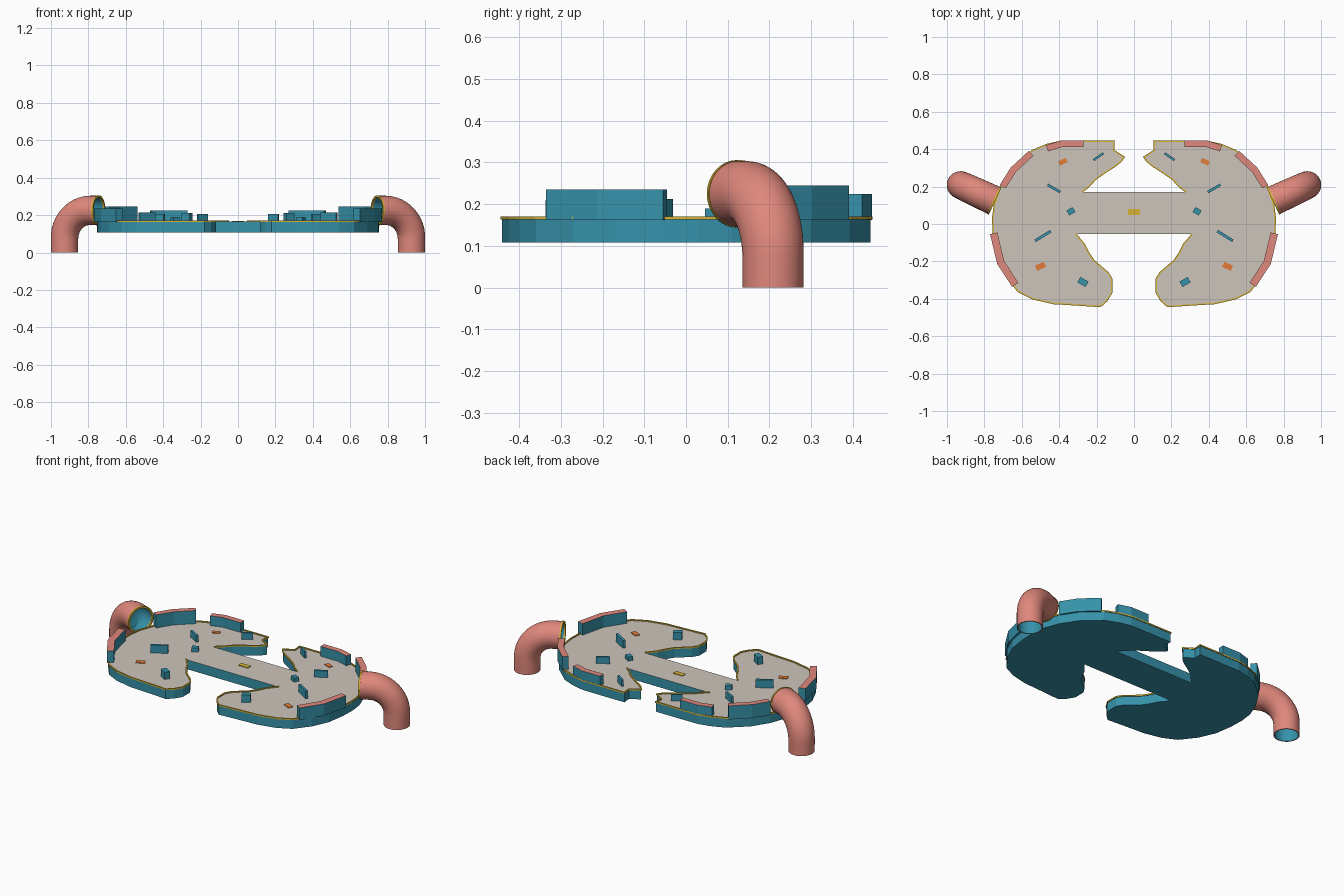
import bpy, bmesh, math
from mathutils import Vector

if "Cube" in bpy.data.objects:
    bpy.data.objects.remove(bpy.data.objects["Cube"])


def mat(name, r, g, b):
    m = bpy.data.materials.new(name)
    lin = [((c / 255 + 0.055) / 1.055) ** 2.4 for c in (r, g, b)]
    m.diffuse_color = (*lin, 1)
    m.use_nodes = True
    m.node_tree.nodes["Principled BSDF"].inputs["Base Color"].default_value = m.diffuse_color
    return m


TEAL = mat("teal", 54, 146, 170)
CREAM = mat("cream", 205, 197, 187)
SALMON = mat("salmon", 224, 136, 124)
GOLD = mat("gold", 216, 180, 55)
ORANGE = mat("orange", 226, 125, 55)


def finish(bm, name, mats, rule=None):
    bmesh.ops.recalc_face_normals(bm, faces=bm.faces)
    bm.normal_update()
    if rule:
        for f in bm.faces:
            f.material_index = rule(f)
    me = bpy.data.meshes.new(name)
    bm.to_mesh(me)
    bm.free()
    for m in mats:
        me.materials.append(m)
    ob = bpy.data.objects.new(name, me)
    bpy.context.collection.objects.link(ob)
    return ob


def prism(name, pts, z0, z1, side, top):
    """Extrude a plan outline; the upward face takes the top colour."""
    bm = bmesh.new()
    lo = [bm.verts.new((x, y, z0)) for x, y in pts]
    hi = [bm.verts.new((x, y, z1)) for x, y in pts]
    bm.faces.new(lo)
    bm.faces.new(hi)
    n = len(pts)
    for i in range(n):
        j = (i + 1) % n
        bm.faces.new((lo[i], lo[j], hi[j], hi[i]))
    return finish(bm, name, [side, top], lambda f: 1 if f.normal.z > 0.5 else 0)


def ribbon(path, w):
    """Plan outline of a constant-width strip along an open path."""
    p = [Vector(q) for q in path]
    left, right = [], []
    for i, q in enumerate(p):
        a = (q - p[i - 1]).normalized() if i else (p[1] - q).normalized()
        b = (p[i + 1] - q).normalized() if i < len(p) - 1 else a
        n = Vector((-(a + b).y, (a + b).x)).normalized()
        k = w / 2 / max(0.5, n.dot(Vector((-a.y, a.x))))
        left.append(q + n * k)
        right.append(q - n * k)
    return [tuple(v) for v in left + right[::-1]]


def rect(cx, cy, l, w, deg):
    c, s = math.cos(math.radians(deg)), math.sin(math.radians(deg))
    return [(cx + u * l / 2 * c - v * w / 2 * s, cy + u * l / 2 * s + v * w / 2 * c)
            for u, v in ((-1, -1), (1, -1), (1, 1), (-1, 1))]


def flip(pts, s):
    return [(x * s, y) for x, y in pts]


def tube(name, centers, tangents, r_out, r_in, side, mats, rule_end):
    """Hollow tube: outside mats[0], inside mats[1], first end rule_end."""
    bm = bmesh.new()
    N = 32
    n = len(centers)

    def ring(i, r):
        up = side.cross(tangents[i])
        return [bm.verts.new(centers[i] + (side * math.cos(a) + up * math.sin(a)) * r)
                for a in (2 * math.pi * k / N for k in range(N))]
    outer = [ring(i, r_out[i]) for i in range(n)]
    inner = [ring(i, r_in[i]) for i in range(n)]
    loops = [(outer[i], outer[i + 1], 0) for i in range(n - 1)]
    loops += [(inner[i], inner[i + 1], 1) for i in range(n - 1)]
    loops += [(outer[0], inner[0], rule_end), (outer[-1], inner[-1], 0)]
    for a, b, m in loops:
        for k in range(N):
            j = (k + 1) % N
            bm.faces.new((a[k], a[j], b[j], b[k])).material_index = m
    ob = finish(bm, name, mats)
    bpy.context.view_layer.objects.active = ob
    bpy.ops.object.select_all(action='DESELECT')
    ob.select_set(True)
    bpy.ops.object.shade_smooth_by_angle(angle=math.radians(40))


# right half of the deck outline, from bridge back edge round to bridge front edge
half = [(.28, .17), (.245, .197), (.205, .24), (.155, .275), (.10, .31), (.07, .335),
        (.053, .358), (.085, .378), (.11, .395), (.107, .443), (.27, .443), (.39, .442),
        (.465, .425), (.545, .392), (.648, .3), (.712, .2), (.745, .11), (.755, .03),
        (.752, -.06), (.735, -.17), (.69, -.27), (.62, -.36), (.54, -.40), (.43, -.425),
        (.31, -.432), (.18, -.441), (.145, -.41), (.118, -.365), (.118, -.295),
        (.14, -.26), (.215, -.195), (.245, -.15), (.267, -.107), (.312, -.053)]
TOP = .165
prism("deck", half + flip(half, -1)[::-1], .108, TOP, TEAL, CREAM)
prism("centre_marker", rect(0, .064, .065, .03, 0), TOP, TOP + .004, GOLD, GOLD)

walls = [([(.27, .428), (.39, .428), (.465, .405)], .035, .225),
         ([(.55, .378), (.645, .29), (.702, .2)], .036, .245),
         ([(.75, -.05), (.713, -.205), (.635, -.325)], .04, .235)]
blocks = [(.19, .36, .065, .012, -35, .205), (.428, .19, .078, .014, 30, .205),
          (.337, .068, .038, .03, -30, .19), (.487, -.064, .098, .015, -32, .213),
          (.273, -.31, .05, .033, 30, .21)]
plates = [(.38, .333, .045, .025, -25), (.50, -.226, .052, .03, -25)]

for s, tag in ((1, "right"), (-1, "left")):
    # thin edging and raised border walls
    prism(f"edge_trim_{tag}", flip(ribbon(half, .008), s), TOP - .002, TOP + .006, GOLD, GOLD)
    for i, (p, w, z) in enumerate(walls):
        prism(f"border_wall_{tag}_{i}", flip(ribbon(p, w), s), TOP - .003, z, TEAL, SALMON)
    # cover blocks and floor markers
    for i, (x, y, l, w, a, z) in enumerate(blocks):
        prism(f"cover_block_{tag}_{i}", flip(rect(x, y, l, w, a), s), TOP - .003, z, TEAL, TEAL)
    for i, q in enumerate(plates):
        prism(f"floor_marker_{tag}_{i}", flip(rect(*q), s), TOP, TOP + .004, ORANGE, ORANGE)

    # bent pipe: short straight, quarter bend, straight down to the ground
    d = Vector((.182 * s, .084, 0)).normalized()
    start = Vector((.746 * s, .125, .225))
    R, length = .15, .2
    C, T = [start], [d.copy()]
    for k in range(13):
        a = math.pi / 2 * k / 12
        C.append(start + d * (length - R + R * math.sin(a)) - Vector((0, 0, R * (1 - math.cos(a)))))
        T.append(d * math.cos(a) - Vector((0, 0, math.sin(a))))
    C.append(Vector((C[-1].x, C[-1].y, 0)))
    T.append(Vector((0, 0, -1)))
    side = d.cross(Vector((0, 0, 1)))
    ro = [.079 - .006 * i / (len(C) - 1) for i in range(len(C))]
    tube(f"pipe_{tag}", C, T, ro, [r - .006 for r in ro], side, [SALMON, TEAL, GOLD], 2)
    tube(f"pipe_rim_{tag}", [start - d * .004, start + d * .006], [d, d], [.081] * 2,
         [.070] * 2, side, [GOLD, GOLD], 0)
